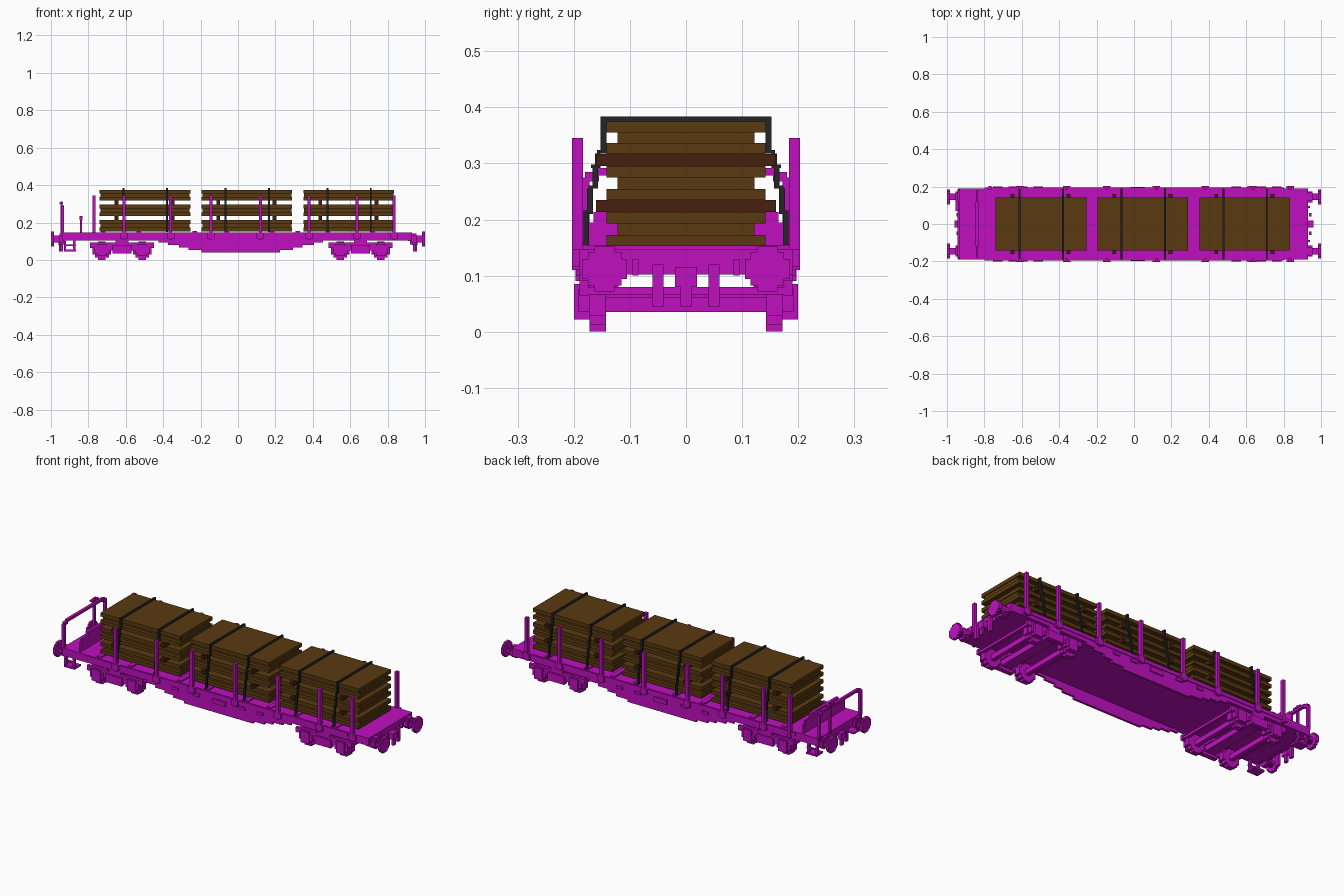
import bpy
import bmesh
from mathutils import Matrix

default_cube = bpy.data.objects.get("Cube")
if default_cube:
    bpy.data.objects.remove(default_cube, do_unlink=True)


def make_material(name, red, green, blue):
    material = bpy.data.materials.new(name)
    material.use_nodes = True
    color = (red, green, blue, 1.0)
    material.diffuse_color = color
    material.node_tree.nodes["Principled BSDF"].inputs["Base Color"].default_value = color
    return material


magenta = make_material("magenta_paint", 0.53, 0.005, 0.53)
brown = make_material("brown_wood", 0.1, 0.042, 0.005)
red_brown = make_material("red_brown_wood", 0.062, 0.014, 0.005)
black = make_material("black_strap", 0.018, 0.018, 0.018)


class Part:
    """Collects boxes and bars, then becomes one named object."""

    def __init__(self, name, material):
        self.name, self.material, self.mesh = name, material, bmesh.new()

    def box(self, x0, x1, y0, y1, z0, z1):
        center = Matrix.Translation(((x0 + x1) / 2, (y0 + y1) / 2, (z0 + z1) / 2))
        size = Matrix.Diagonal((abs(x1 - x0), abs(y1 - y0), abs(z1 - z0), 1))
        bmesh.ops.create_cube(self.mesh, size=1, matrix=center @ size)

    def pair(self, x0, x1, y0, y1, z0, z1):
        # same box on both long sides
        for side in (-1, 1):
            self.box(x0, x1, side * y0, side * y1, z0, z1)

    def disc(self, x0, x1, y, z, half):
        # stepped round section, along x
        for wide, tall in ((1, 0.45), (0.75, 0.75), (0.45, 1)):
            self.box(x0, x1, y - half * wide, y + half * wide,
                     z - half * tall, z + half * tall)

    def finish(self):
        data = bpy.data.meshes.new(self.name)
        self.mesh.to_mesh(data)
        self.mesh.free()
        data.materials.append(self.material)
        obj = bpy.data.objects.new(self.name, data)
        bpy.context.collection.objects.link(obj)


# Deck with cross battens and side sills
deck = Part("deck", magenta)
deck.box(-0.94, 0.93, -0.19, 0.19, 0.105, 0.147)
for x in (-0.72, -0.53, -0.23, -0.06, 0.18, 0.32, 0.48, 0.72):
    deck.box(x - 0.012, x + 0.012, -0.185, 0.185, 0.147, 0.155)
deck.finish()

# Side sills that deepen in steps towards the middle
sill = Part("stepped_side_sills", magenta)
steps = (0.44, 0.39, 0.33, 0.28, 0.21)
for i, half in enumerate(steps):
    top = 0.106 - i * 0.013
    sill.pair(0.015 - half, 0.015 + half, 0.178, 0.19, top - 0.014, top)
sill.pair(-0.8, 0.8, 0.19, 0.194, 0.125, 0.145)
sill.pair(-0.02, 0.06, 0.19, 0.197, 0.09, 0.115)
for x in (-0.25, -0.12, 0.16, 0.27):
    sill.pair(x - 0.02, x + 0.02, 0.19, 0.196, 0.1, 0.115)
sill.finish()

# Stakes in pockets along both sides
stakes = Part("side_stakes", magenta)
for x in (-0.61, -0.36, -0.145, 0.12, 0.38, 0.635, 0.835):
    stakes.pair(x - 0.008, x + 0.008, 0.184, 0.203, 0.11, 0.345)
    stakes.pair(x - 0.02, x + 0.02, 0.186, 0.203, 0.115, 0.147)
stakes.box(-0.778, -0.762, 0.184, 0.203, 0.11, 0.345)
stakes.finish()

# Bogies
for label, center in (("rear", -0.62), ("front", 0.655)):
    frame = Part(label + "_bogie_frame", magenta)
    frame.pair(center - 0.17, center + 0.17, 0.175, 0.19, 0.065, 0.092)
    frame.pair(center - 0.14, center + 0.14, 0.172, 0.188, 0.05, 0.066)
    frame.pair(center - 0.05, center + 0.05, 0.175, 0.2, 0.035, 0.08)
    frame.pair(center - 0.035, center + 0.035, 0.12, 0.19, 0.08, 0.106)
    frame.box(center - 0.03, center + 0.03, -0.18, 0.18, 0.05, 0.078)
    for end in (-1, 1):
        x = center + end * 0.16
        frame.box(x - 0.008, x + 0.008, -0.18, 0.18, 0.066, 0.08)
    frame.finish()

    wheels = Part(label + "_bogie_wheelsets", magenta)
    for end in (-1, 1):
        x = center + end * 0.108
        wheels.box(x - 0.012, x + 0.012, -0.18, 0.18, 0.035, 0.062)
        for wide, tall in ((0.05, 0.02), (0.037, 0.037), (0.02, 0.049)):
            wheels.pair(x - wide, x + wide, 0.143, 0.172, 0.049 - tall, 0.049 + tall)
        # axle boxes and their springs
        wheels.pair(x - 0.04, x + 0.04, 0.172, 0.192, 0.035, 0.075)
        wheels.pair(x - 0.025, x + 0.025, 0.172, 0.2, 0.022, 0.085)
    wheels.finish()

# Buffers, draw gear and hoses at both ends
for label, end, face in (("rear", -1, 0.94), ("front", 1, 0.93)):
    buffers = Part(label + "_buffers", magenta)
    for y in (-0.145, 0.145):
        buffers.disc(end * 0.984, end, y, 0.112, 0.04)
        buffers.disc(end * face, end * 0.985, y, 0.112, 0.018)
        buffers.disc(end * (face - 0.01), end * 0.955, y, 0.112, 0.03)
    buffers.finish()

    gear = Part(label + "_draw_gear", magenta)
    gear.box(end * (face - 0.02), end * face, -0.19, 0.19, 0.102, 0.147)
    gear.box(end * face, end * 0.96, -0.02, 0.02, 0.08, 0.115)
    gear.box(end * 0.945, end * 0.958, -0.01, 0.01, 0.045, 0.085)
    gear.pair(end * 0.935, end * 0.95, 0.04, 0.06, 0.045, 0.12)
    gear.pair(end * 0.928, end * 0.94, 0.085, 0.095, 0.1, 0.13)
    gear.finish()

# Shunter steps under the platform corners
shunter_steps = Part("shunter_steps", magenta)
for x in (-0.925, -0.875):
    shunter_steps.pair(x - 0.006, x + 0.006, 0.17, 0.185, 0.045, 0.11)
shunter_steps.pair(-0.93, -0.865, 0.135, 0.19, 0.045, 0.055)
shunter_steps.pair(-0.93, -0.865, 0.175, 0.185, 0.075, 0.083)
shunter_steps.finish()

# Platform handrail, brake post and low end wall
rail = Part("platform_handrail", magenta)
rail.pair(-0.945, -0.93, 0.172, 0.188, 0.14, 0.275)
rail.pair(-0.945, -0.93, 0.155, 0.18, 0.268, 0.285)
rail.box(-0.945, -0.93, -0.16, 0.16, 0.278, 0.292)
rail.box(-0.95, -0.938, 0.09, 0.102, 0.14, 0.312)
rail.box(-0.955, -0.935, 0.07, 0.122, 0.298, 0.306)
rail.finish()

wall = Part("low_end_wall", magenta)
wall.box(-0.845, -0.835, -0.178, 0.178, 0.147, 0.195)
wall.box(-0.845, -0.835, -0.165, 0.165, 0.195, 0.213)
wall.box(-0.848, -0.832, -0.12, 0.12, 0.213, 0.235)
wall.finish()

# Three stacks of timber: sheets, spacers and straps
for index, left in enumerate((-0.74, -0.195, 0.35)):
    number = str(index + 1)
    right = left + 0.485
    timber = Part("timber_stack_" + number, brown)
    for low, high in ((0.153, 0.213), (0.235, 0.295), (0.317, 0.375)):
        timber.box(left, right, -0.142, 0.142, low, low + 0.019)
        timber.box(left + 0.004, right - 0.004, -0.122, 0.122, low + 0.019, high - 0.02)
        timber.box(left, right, -0.142, 0.142, high - 0.02, high)
    timber.finish()

    spacers = Part("spacers_" + number, red_brown)
    for offset in (0.09, 0.39):
        x = left + offset
        for low in (0.213, 0.295):
            spacers.box(x - 0.01, x + 0.01, -0.16, 0.16, low, low + 0.022)
    spacers.finish()

    straps = Part("straps_" + number, black)
    for offset in (0.128, 0.36):
        x0 = left + offset - 0.005
        x1 = x0 + 0.01
        straps.box(x0, x1, -0.152, 0.152, 0.375, 0.384)
        levels = (0.38, 0.318, 0.292, 0.255, 0.21, 0.15)
        reaches = (0.147, 0.157, 0.162, 0.171, 0.178)
        for i, reach in enumerate(reaches):
            straps.pair(x0, x1, reach - 0.005, reach + 0.005, levels[i + 1], levels[i])
            straps.pair(x0, x1, reach - 0.005, reach + 0.012,
                        levels[i + 1], levels[i + 1] + 0.006)
    straps.finish()
